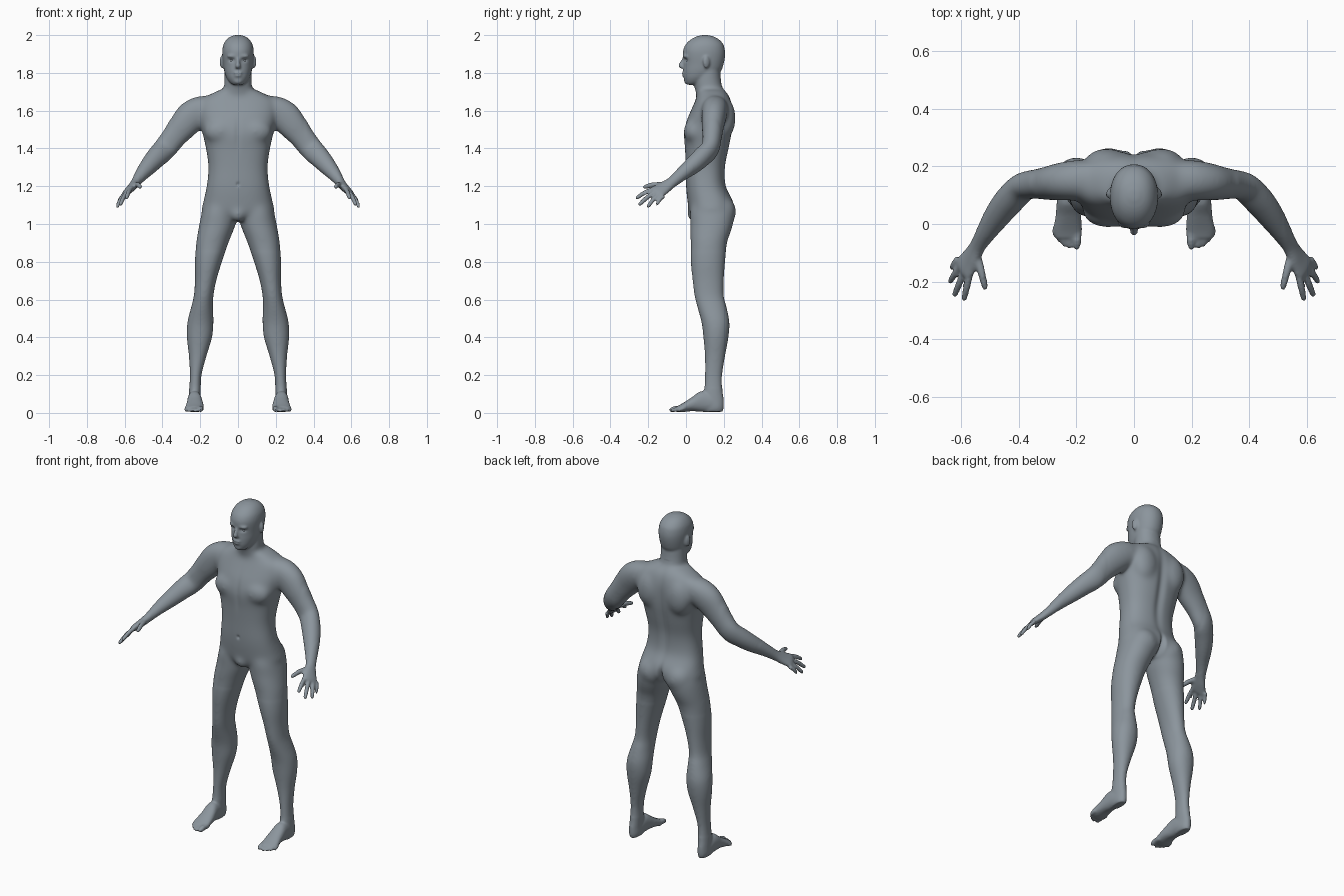
import bpy, bmesh, math
from mathutils import Vector, Matrix

X, Y, Z = Vector((1, 0, 0)), Vector((0, 1, 0)), Vector((0, 0, 1))
bm = bmesh.new()


def spline(rows, steps=4):
    """Smoothly resample rows of numbers."""
    out = []
    for i in range(len(rows) - 1):
        a, b = rows[max(i - 1, 0)], rows[i]
        c, d = rows[i + 1], rows[min(i + 2, len(rows) - 1)]
        for s in range(steps):
            t = s / steps
            out.append([q + 0.5 * t * (r - p + t * (2 * p - 5 * q + 4 * r - w + t * (3 * (q - r) + w - p)))
                        for p, q, r, w in zip(a, b, c, d)])
    return out + [list(rows[-1])]


def loft(rows, axes=None, power=2.0, sides=(1,), n=28):
    """Closed tube through rows (x, y, z, radius1, radius2), optionally mirrored."""
    rows = spline(rows)
    for side in sides:
        rings = []
        for i, r in enumerate(rows):
            c = Vector(r[:3])
            if axes:
                u, v = axes
            else:
                t = Vector(rows[min(i + 1, len(rows) - 1)][:3]) - Vector(rows[max(i - 1, 0)][:3])
                u = t.cross(Y).normalized()
                v = t.cross(u).normalized()
            ring = []
            for k in range(n):
                a = 2 * math.pi * k / n
                ca, sa = math.cos(a), math.sin(a)
                p = c + u * r[3] * math.copysign(abs(ca) ** (2 / power), ca) \
                      + v * r[4] * math.copysign(abs(sa) ** (2 / power), sa)
                ring.append(bm.verts.new((p.x * side, p.y, p.z)))
            rings.append(ring)
        for a, b in zip(rings, rings[1:]):
            for k in range(n):
                bm.faces.new((a[k], a[(k + 1) % n], b[(k + 1) % n], b[k]))
        bm.faces.new(rings[0])
        bm.faces.new(rings[-1])


def blob(c, r, sides=(1, -1), tilt=0):
    for s in sides:
        m = Matrix.Translation((c[0] * s, c[1], c[2])) @ Matrix.Rotation(tilt * s, 4, 'Z') @ Matrix.Diagonal((*r, 1))
        bmesh.ops.create_uvsphere(bm, u_segments=24, v_segments=14, radius=1, matrix=m)


def finger(base, tip, r, bend=0.006):
    a, b = Vector(base), Vector(tip)
    mid = (a + b) / 2 + Z * bend
    d = (b - a).normalized()
    loft([(*a, r, r), (*mid, r, r), (*(b - d * r), r * .85, r * .85), (*b, r * .4, r * .4)], sides=BOTH, n=12)


BOTH = (1, -1)

# Torso: height, half width, front, back
torso = [(1.02, .10, .05, .20), (1.06, .188, .02, .25), (1.12, .183, .008, .25), (1.20, .166, 0, .212),
         (1.30, .157, -.002, .208), (1.40, .170, -.006, .228), (1.48, .188, -.012, .243), (1.55, .202, .004, .248),
         (1.61, .212, .03, .247), (1.655, .20, .05, .238), (1.685, .15, .06, .225), (1.71, .10, .06, .205)]
loft([(0, (f + b) / 2, z, w, (b - f) / 2) for z, w, f, b in torso], (X, Y), 2.4, n=48)

# Neck and head
neck = [(1.64, .085, .07, .23), (1.70, .077, .05, .205), (1.75, .072, .045, .187), (1.83, .07, .05, .18)]
head = [(1.737, .025, .005, .05), (1.75, .043, -.004, .10), (1.775, .061, -.012, .15), (1.81, .073, -.014, .185),
        (1.85, .079, -.012, .20), (1.89, .083, -.016, .207), (1.92, .083, -.015, .206), (1.95, .077, -.002, .198),
        (1.975, .062, .023, .177), (1.991, .042, .052, .15), (2.0, .015, .085, .117)]
for part in (neck, head):
    loft([(0, (f + b) / 2, z, w, (b - f) / 2) for z, w, f, b in part], (X, Y), 2.15, n=40)

# Nose, lips, chin, brows, ears
loft([(0, -.008, 1.885, .008, .008), (0, -.018, 1.86, .009, .012), (0, -.026, 1.838, .014, .016),
      (0, -.018, 1.824, .013, .012)], (X, Y), n=16)
blob((0, -.012, 1.799), (.024, .011, .007), (1,))
blob((0, -.010, 1.786), (.020, .011, .007), (1,))
blob((0, .005, 1.757), (.025, .016, .016), (1,))
blob((.034, -.004, 1.888), (.026, .012, .008), tilt=.3)
blob((.086, .108, 1.858), (.010, .019, .033), tilt=.35)

# Chest, shoulder blades, buttocks
blob((.092, .045, 1.49), (.088, .058, .07))
blob((.095, .205, 1.56), (.08, .058, .11))
blob((.088, .19, 1.065), (.085, .076, .085))
blob((0, .045, 1.055), (.045, .04, .045), (1,))

# Legs: height, inner edge, outer edge, front, back
leg = [(1.12, .02, .17, .03, .23), (1.06, .012, .192, .02, .255), (1.0, .012, .205, .022, .25),
       (.95, .03, .214, .022, .235), (.90, .05, .222, .024, .218), (.80, .085, .228, .025, .207),
       (.70, .115, .228, .035, .20), (.62, .13, .234, .045, .20), (.56, .132, .248, .06, .215),
       (.48, .13, .268, .082, .23), (.40, .137, .271, .092, .225), (.30, .167, .26, .10, .207),
       (.20, .193, .255, .10, .192), (.12, .197, .259, .095, .193), (.07, .199, .261, .085, .20),
       (.03, .198, .262, .085, .20), (.006, .205, .255, .09, .195)]
loft([((i + o) / 2, (f + b) / 2, z, (o - i) / 2, (b - f) / 2) for z, i, o, f, b in leg], (X, Y), 2.1, BOTH, 36)

# Feet: y, centre x, half width, bottom, top
foot = [(.185, .23, .022, .012, .06), (.14, .23, .033, .004, .10), (.08, .23, .038, .006, .115),
        (.03, .228, .044, .009, .082), (-.02, .23, .05, .004, .05), (-.05, .228, .045, .005, .034)]
loft([(x, y, (b + t) / 2, w, (t - b) / 2) for y, x, w, b, t in foot], (X, Z), 2.2, BOTH)
for x, y, r in ((.199, -.09, .016), (.225, -.087, .011), (.244, -.078, .011), (.26, -.065, .0105), (.275, -.046, .0105)):
    finger((x - .003, -.01, .022), (x, y, r), r, .004)

# Arms, from inside the shoulder to the knuckles
loft([(.12, .155, 1.625, .055, .06), (.19, .153, 1.605, .076, .07), (.245, .148, 1.57, .085, .067),
      (.29, .142, 1.52, .078, .06), (.34, .138, 1.458, .066, .052), (.385, .128, 1.40, .063, .048),
      (.43, .085, 1.355, .056, .05), (.47, .035, 1.31, .048, .046), (.51, -.025, 1.262, .036, .036),
      (.543, -.078, 1.218, .025, .030), (.567, -.12, 1.19, .021, .040), (.59, -.155, 1.168, .017, .046),
      (.597, -.167, 1.16, .010, .036)], None, 2.1, BOTH)

# Fingers and thumb
finger((.568, -.165, 1.187), (.592, -.268, 1.135), .0125)
finger((.586, -.155, 1.172), (.625, -.252, 1.10), .0125)
finger((.602, -.14, 1.158), (.642, -.206, 1.088), .012)
finger((.612, -.118, 1.148), (.637, -.158, 1.10), .011)
finger((.545, -.11, 1.208), (.512, -.232, 1.195), .0145)

# Fuse all parts into one skin
bmesh.ops.recalc_face_normals(bm, faces=bm.faces)
mesh = bpy.data.meshes.new("body")
bm.to_mesh(mesh)
bm.free()
body = bpy.data.objects.new("body", mesh)
bpy.context.collection.objects.link(body)
remesh = body.modifiers.new("fuse", 'REMESH')
remesh.mode = 'VOXEL'
remesh.voxel_size = 0.006
skin = bpy.data.meshes.new_from_object(body.evaluated_get(bpy.context.evaluated_depsgraph_get()))
body.modifiers.clear()
body.data = skin

# Blend the joints strongly, the rest lightly
bm = bmesh.new()
bm.from_mesh(skin)
trunk = [v for v in bm.verts if abs(v.co.x) < .36 and .85 < v.co.z < 1.735]
limbs = [v for v in bm.verts if .13 < v.co.z < 1.735 and (v.co.z < .87 or .34 < abs(v.co.x) < .52)]
for verts, count in ((trunk, 40), (limbs, 10), (bm.verts[:], 3)):
    for _ in range(count):
        bmesh.ops.smooth_vert(bm, verts=verts, factor=.5, use_axis_x=True, use_axis_y=True, use_axis_z=True)


def bell(d, r):
    return math.exp(-(d / r) ** 2)


# Press in spine, buttock cleft, eye sockets, mouth and navel
for v in bm.verts:
    x, y, z = v.co
    if y > .13 and .95 < z < 1.75:
        v.co.y -= .012 * bell(x, .025) * bell(z - 1.42, .22)
        v.co.y -= .03 * bell(x, .013) * bell(z - 1.05, .06)
    elif y < .05 and z > 1.74:
        v.co.y += .010 * bell(abs(x) - .033, .016) * bell(z - 1.868, .010)
        v.co.y += .004 * bell(x, .02) * bell(z - 1.7925, .003)
    elif y < .1 and abs(x) < .05:
        v.co.y += .008 * bell(x, .008) * bell(z - 1.21, .010)
        v.co.y += .005 * bell(x, .015) * bell(z - 1.48, .08)
for f in bm.faces:
    f.smooth = True
bm.to_mesh(skin)
bm.free()

# Eyeballs
grey = bpy.data.materials.new("slate grey")
grey.diffuse_color = (.26, .30, .335, 1)
skin.materials.clear()
skin.materials.append(grey)
for side, label in ((1, "left_eye"), (-1, "right_eye")):
    bpy.ops.mesh.primitive_uv_sphere_add(segments=16, ring_count=10, radius=.012, location=(.033 * side, .013, 1.867))
    eye = bpy.context.object
    eye.name = label
    eye.data.materials.append(grey)
    bpy.ops.object.shade_smooth()
